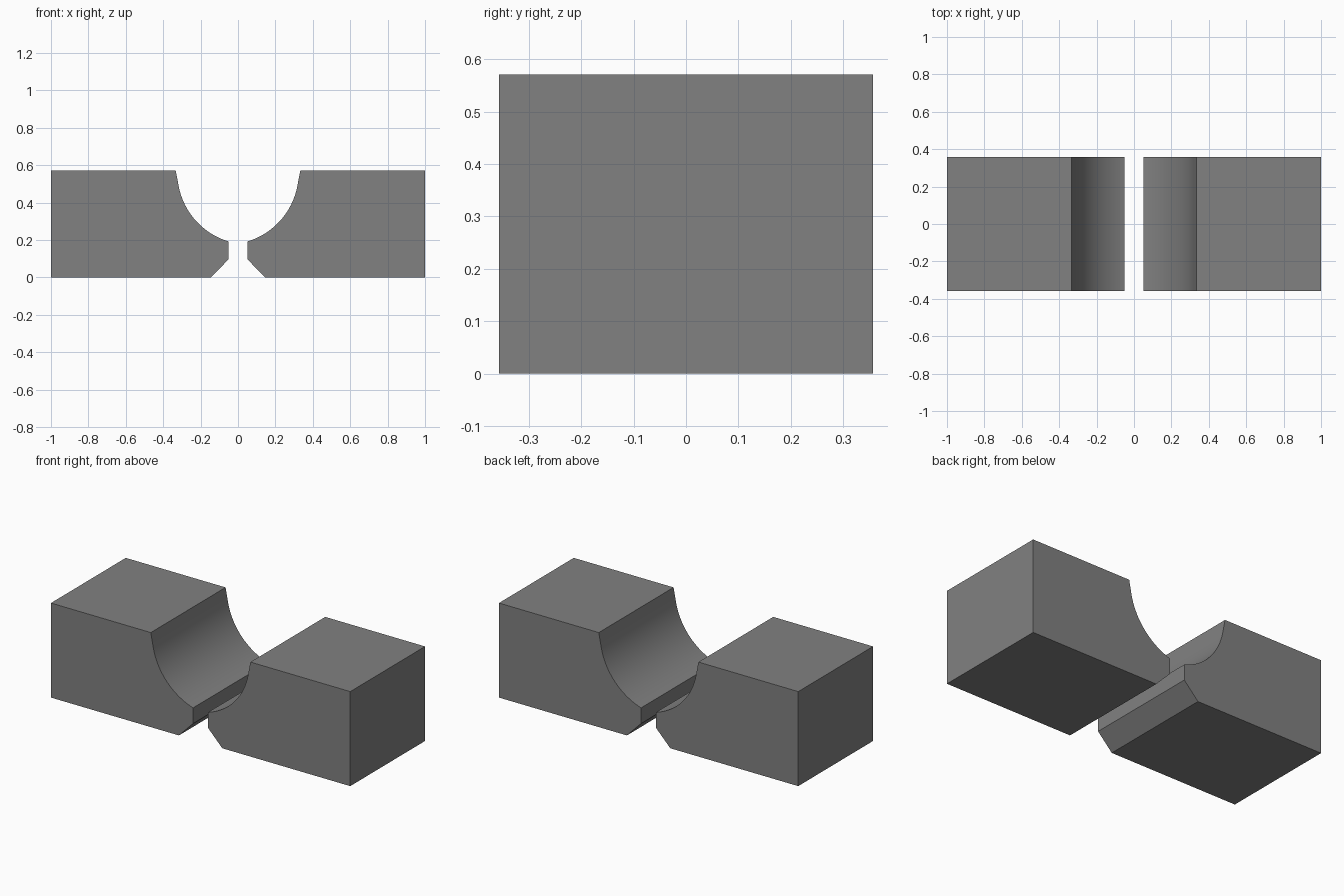
import bpy, bmesh, math

if "Cube" in bpy.data.objects:
    bpy.data.objects.remove(bpy.data.objects["Cube"])

HALF_DEPTH = 0.357
TOP = 0.571

grey = bpy.data.materials.new("mid grey")
grey.diffuse_color = (0.22, 0.22, 0.22, 1)
grey.use_nodes = True
grey.node_tree.nodes["Principled BSDF"].inputs["Base Color"].default_value = grey.diffuse_color


def block_profile():
    """Right-hand block outline in x, z: chamfered foot and scooped inner face."""
    pts = [(0.05, 0.097), (0.145, 0.0), (1.0, 0.0), (1.0, TOP), (0.333, TOP)]
    # scoop: arc tangent to the short sloped lip at the top
    cx, cz, r = -0.06, 0.56, 0.384
    start, end, steps = -12.0, -73.4, 20
    for i in range(steps + 1):
        a = math.radians(start + (end - start) * i / steps)
        pts.append((cx + r * math.cos(a), cz + r * math.sin(a)))
    pts[-1] = (0.05, pts[-1][1])
    return pts


def make_block(name, side):
    bm = bmesh.new()
    face = bm.faces.new([bm.verts.new((side * x, -HALF_DEPTH, z)) for x, z in block_profile()])
    ext = bmesh.ops.extrude_face_region(bm, geom=[face], use_keep_orig=True)
    moved = [g for g in ext["geom"] if isinstance(g, bmesh.types.BMVert)]
    bmesh.ops.translate(bm, verts=moved, vec=(0, 2 * HALF_DEPTH, 0))
    bmesh.ops.recalc_face_normals(bm, faces=bm.faces)
    mesh = bpy.data.meshes.new(name)
    bm.to_mesh(mesh)
    bm.free()
    mesh.materials.append(grey)
    obj = bpy.data.objects.new(name, mesh)
    bpy.context.collection.objects.link(obj)
    bpy.ops.object.select_all(action='DESELECT')
    obj.select_set(True)
    bpy.context.view_layer.objects.active = obj
    bpy.ops.object.shade_smooth_by_angle(angle=math.radians(25))


# two mirrored blocks with a slot between them
make_block("right_block", 1)
make_block("left_block", -1)
